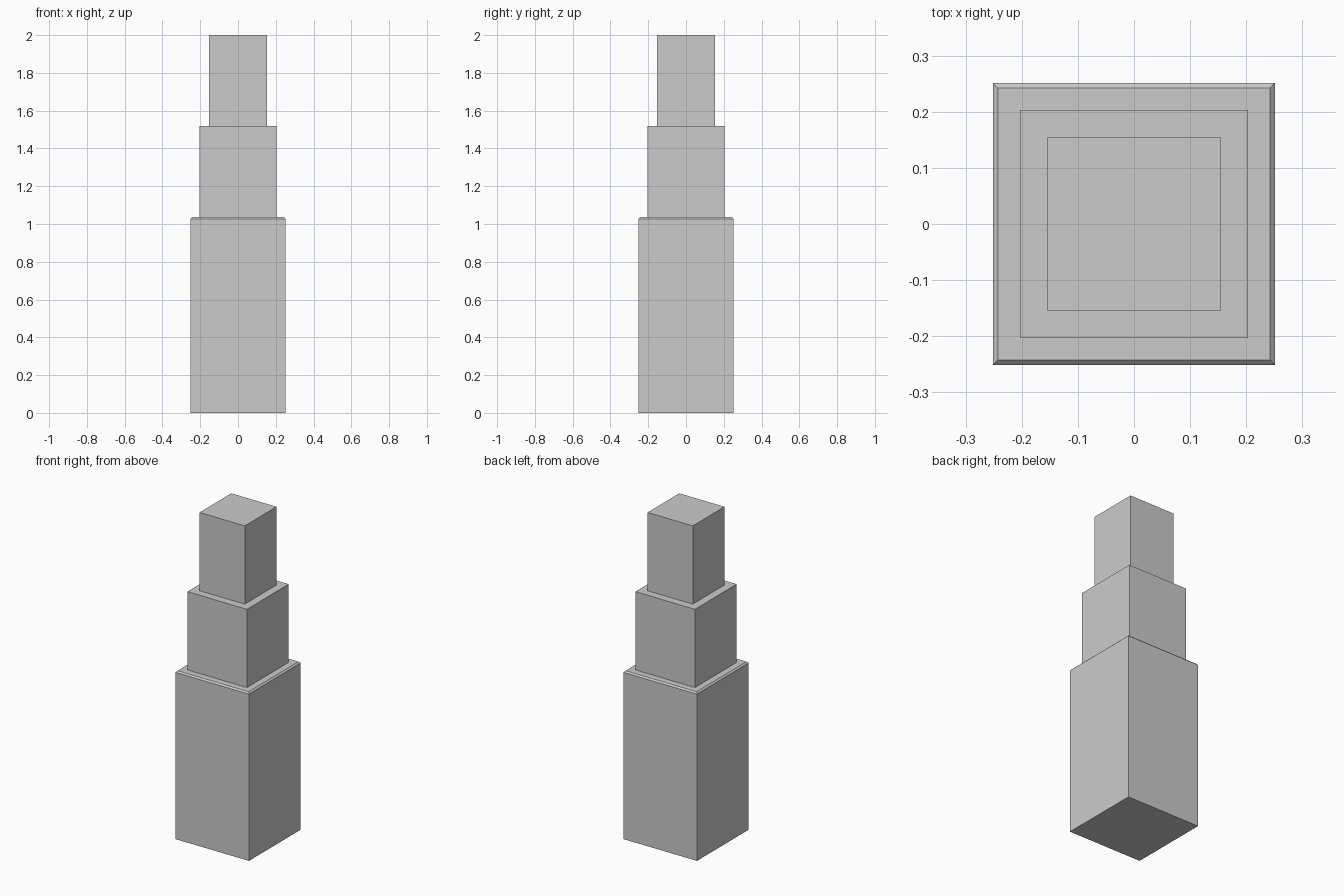
import bpy
import bmesh

if "Cube" in bpy.data.objects:
    bpy.data.objects.remove(bpy.data.objects["Cube"])


def square_tier(name, rings):
    """Stack square rings (half width, height) into a closed block."""
    bm = bmesh.new()
    loops = []
    for h, z in rings:
        loops.append([bm.verts.new((sx * h, sy * h, z))
                      for sx, sy in ((-1, -1), (1, -1), (1, 1), (-1, 1))])
    for low, high in zip(loops, loops[1:]):
        for i in range(4):
            j = (i + 1) % 4
            bm.faces.new((low[i], low[j], high[j], high[i]))
    bm.faces.new(loops[0][::-1])
    bm.faces.new(loops[-1])
    bmesh.ops.recalc_face_normals(bm, faces=bm.faces)
    mesh = bpy.data.meshes.new(name)
    bm.to_mesh(mesh)
    bm.free()
    obj = bpy.data.objects.new(name, mesh)
    bpy.context.collection.objects.link(obj)
    return obj


# Tall base with a small chamfer around its top edge
square_tier("base_tier", [(0.251, 0), (0.251, 1.027), (0.242, 1.036)])
# Two narrower blocks stepping upward
square_tier("middle_tier", [(0.203, 1.036), (0.203, 1.518)])
square_tier("top_tier", [(0.154, 1.518), (0.154, 2.0)])
